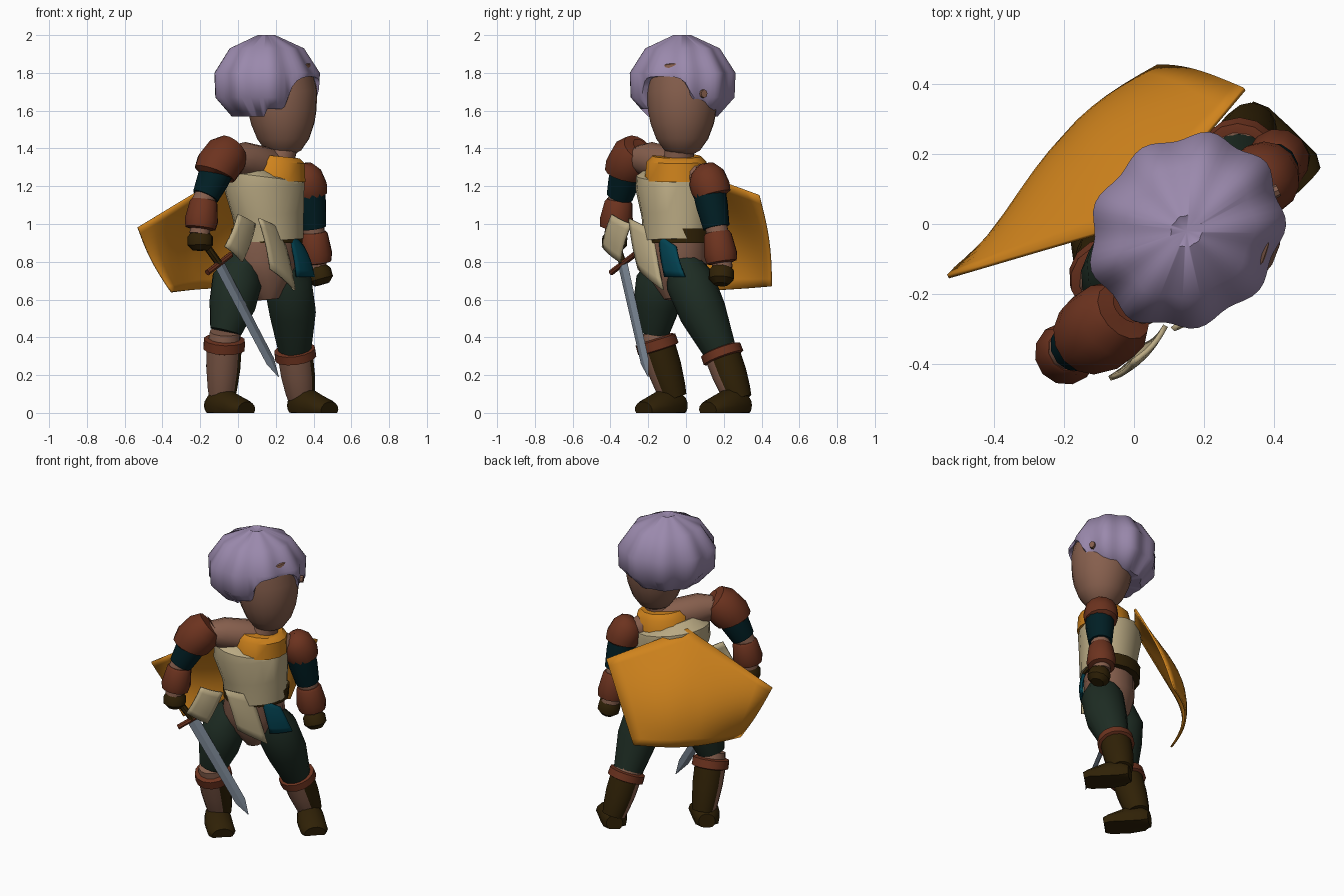
import bpy, bmesh, math
from mathutils import Vector

cube = bpy.data.objects.get("Cube")
if cube:
    bpy.data.objects.remove(cube, do_unlink=True)

LEFT = Vector((0.75, 0.66, 0))   # the figure's own left
UP = Vector((0, 0, 1))


def material(name, r, g, b):
    m = bpy.data.materials.new(name)
    m.use_nodes = True
    col = [(c / 255) ** 2.2 for c in (r, g, b)] + [1]
    m.diffuse_color = col
    bsdf = m.node_tree.nodes["Principled BSDF"]
    bsdf.inputs["Base Color"].default_value = col
    bsdf.inputs["Roughness"].default_value = 0.8
    return m


HAIR = material("lilac hair", 153, 136, 171)
SKIN = material("brown skin", 133, 95, 78)
LEATHER = material("red brown leather", 108, 54, 36)
SLEEVE = material("dark teal cloth", 6, 36, 41)
GREEN = material("dark green cloth", 35, 48, 40)
BOOT = material("dark boot leather", 51, 38, 15)
ORANGE = material("orange cloth", 206, 130, 34)
TAN = material("tan cloth", 184, 168, 130)
STEEL = material("steel", 118, 129, 142)
TEAL = material("teal cloth", 10, 68, 82)


def finish(name, bm, mat, angle=40):
    bmesh.ops.recalc_face_normals(bm, faces=bm.faces)
    me = bpy.data.meshes.new(name)
    bm.to_mesh(me)
    bm.free()
    ob = bpy.data.objects.new(name, me)
    bpy.context.collection.objects.link(ob)
    me.materials.append(mat)
    bpy.ops.object.select_all(action='DESELECT')
    ob.select_set(True)
    bpy.context.view_layer.objects.active = ob
    bpy.ops.object.shade_smooth_by_angle(angle=math.radians(angle))
    return ob


def skin_rings(bm, rings, cap=True):
    loops = [[bm.verts.new(p) for p in ring] for ring in rings]
    n = len(loops[0])
    for a, b in zip(loops, loops[1:]):
        for i in range(n):
            j = (i + 1) % n
            bm.faces.new((a[i], a[j], b[j], b[i]))
    if cap:
        bm.faces.new(loops[0])
        bm.faces.new(loops[-1])


def loft(name, secs, mat, n=12, ground=False):
    """Sections (x, y, z, half width, optional half depth) joined along their path."""
    pts = [Vector(s[:3]) for s in secs]
    rings = []
    for i, s in enumerate(secs):
        t = (pts[min(i + 1, len(pts) - 1)] - pts[max(i - 1, 0)]).normalized()
        ref = UP if abs(t.dot(LEFT)) > 0.8 else LEFT
        u = (ref - t * ref.dot(t)).normalized()
        v = t.cross(u)
        ring = []
        for k in range(n):
            a = math.tau * k / n
            p = pts[i] + u * s[3] * math.cos(a) + v * s[-1] * math.sin(a)
            if ground:
                p.z = max(p.z, 0)
            ring.append(p)
        rings.append(ring)
    bm = bmesh.new()
    skin_rings(bm, rings)
    return finish(name, bm, mat)


def sheet(name, point, mat, thick, n):
    """Thin cloth from a function of two parameters running from 0 to 1."""
    bm = bmesh.new()
    grid = [[bm.verts.new(point(i / n, j / n)) for j in range(n + 1)] for i in range(n + 1)]
    for i in range(n):
        for j in range(n):
            bm.faces.new((grid[i][j], grid[i + 1][j], grid[i + 1][j + 1], grid[i][j + 1]))
    m = finish(name, bm, mat).modifiers.new("thickness", 'SOLIDIFY')
    m.thickness = thick
    m.offset = 0


def strip(name, corners, mat):
    a, b, c, d = map(Vector, corners)
    out = (d - a).cross(b - a).normalized() * .01

    def point(s, t):
        return a.lerp(b, s).lerp(d.lerp(c, s), t) + out * (math.sin(math.pi * s) + math.sin(math.pi * t))

    sheet(name, point, mat, .015, 6)


# Head, ear and neck
loft("head", [(.24, -.02, 1.37, .06), (.24, -.02, 1.39, .095), (.24, -.02, 1.45, .138),
              (.238, -.02, 1.53, .168), (.235, -.02, 1.6, .182), (.232, -.02, 1.7, .188),
              (.225, -.025, 1.79, .172), (.18, -.02, 1.84, .1)], SKIN, 20)
loft("left_ear", [(.33, .06, 1.69, .03, .025), (.412, .097, 1.69, .022, .018)], SKIN, 8)
loft("neck", [(.19, -.06, 1.24, .1), (.22, -.04, 1.34, .08), (.24, -.03, 1.42, .08)], SKIN)

# Hair: lobed dome, arched over the face and wider from ear to ear
PROFILE = [(.0, 1.98), (.045, 2.0), (.19, 1.93), (.27, 1.8), (.265, 1.67), (.18, 1.57)]


def radius_at(z):
    for (r0, z0), (r1, z1) in zip(PROFILE[1:], PROFILE[2:]):
        if z >= z1:
            return r0 + (r1 - r0) * (z0 - z) / (z0 - z1)
    return PROFILE[-1][0]


rings = []
for r, z in PROFILE + [(None, 1.57)]:
    ring = []
    for k in range(72):
        a = math.tau * k / 72
        away = abs(math.degrees((a + math.radians(26) + math.pi) % math.tau - math.pi))
        hem = 1.57 + .04 * (away < 60) + .17 * math.sqrt(max(0, 1 - (away / 34) ** 4))
        zz = max(z, hem)
        rr = .02 if r is None else (radius_at(zz) if zz > z else r)
        rr *= 1 + .04 * math.cos(9 * a)
        side = rr * math.cos(a - math.pi / 4) * 1.07
        back = rr * math.sin(a - math.pi / 4) * .95
        h = math.sqrt(.5)
        ring.append((.15 + h * (side - back), -.02 + h * (side + back), zz))
    rings.append(ring)
bm = bmesh.new()
skin_rings(bm, rings, cap=False)
bmesh.ops.remove_doubles(bm, verts=bm.verts, dist=0.0005)
finish("hair", bm, HAIR, 50)

# Torso
loft("shoulders", [(-.07, -.28, 1.35, .06), (.03, -.19, 1.34, .095), (.14, -.08, 1.31, .1),
                   (.26, .03, 1.26, .085), (.34, .11, 1.22, .05)], SKIN)
loft("vest", [(.17, -.05, .91, .185, .165), (.16, -.05, 1.05, .2, .175), (.14, -.06, 1.2, .23, .19),
              (.14, -.06, 1.25, .225, .185), (.15, -.06, 1.28, .17, .13)], TAN, 18)
loft("collar", [(.19, -.05, 1.23, .175, .165), (.195, -.05, 1.33, .165, .155),
                (.198, -.05, 1.36, .135, .125)], ORANGE, 14)
loft("belt", [(.155, -.03, .9, .197, .175), (.155, -.03, .975, .202, .178)], BOOT, 16)
loft("hips", [(.16, -.05, .96, .175, .155), (.15, -.05, .8, .19, .15),
              (.15, -.06, .7, .13, .13), (.16, -.06, .6, .05, .06)], SKIN, 14)

# Arms
GUARDS = {
    "right": [(-.02, -.24, 1.41, .05), (-.03, -.25, 1.4, .09), (-.06, -.275, 1.365, .118),
              (-.11, -.31, 1.3, .12), (-.125, -.32, 1.265, .112), (-.125, -.32, 1.26, .07)],
    "left": [(.325, .08, 1.295, .04), (.335, .09, 1.28, .075), (.35, .11, 1.245, .1),
             (.37, .13, 1.19, .105), (.375, .14, 1.155, .098), (.375, .14, 1.15, .06)],
}
ARMS = {
    "right": [(-.09, -.3, 1.33), (-.18, -.355, 1.13), (-.2, -.375, .97), (-.2, -.38, .86)],
    "left": [(.365, .11, 1.24), (.4, .165, .96), (.415, .19, .79), (.445, .185, .68)],
}
for side, pts in ARMS.items():
    sh, el, wr, tip = map(Vector, pts)

    def along(p, q, *steps):
        return [(*p.lerp(q, t), r) for t, r in steps]

    loft(side + "_shoulder_guard", GUARDS[side], LEATHER, 14)
    loft(side + "_sleeve", along(sh, el, (.1, .09), (.5, .086), (.92, .072)), SLEEVE)
    loft(side + "_elbow", along(sh, el, (.7, .06), (1.15, .06)), SKIN)
    loft(side + "_bracer", along(el, wr, (.02, .065), (.1, .075), (.7, .09), (.95, .082), (1, .05)), LEATHER)
    loft(side + "_wrist", along(el, wr, (.8, .055), (1.15, .055)), SKIN)
    loft(side + "_hand", along(wr, tip, (.1, .045), (.35, .068), (.75, .068), (1, .04)), BOOT, 10)

# Legs
THIGHS = {
    "right": [(.04, -.1, .82, .08), (-.005, -.13, .7, .135), (-.03, -.155, .57, .125), (-.065, -.17, .43, .085)],
    "left": [(.23, -.02, .82, .08), (.262, .02, .7, .13), (.29, .09, .53, .125), (.3, .175, .34, .09)],
}
SHINS = {"right": ((-.07, -.175, .43), (-.085, -.065, .08)), "left": ((.295, .17, .37), (.335, .28, .07))}
FOOT = [(.3, .32, .04, .05, .05), (.325, .285, .04, .075, .085), (.38, .22, .035, .085, .09),
        (.46, .14, .02, .085, .055), (.485, .115, .015, .065, .045)]
for side in ("right", "left"):
    loft(side + "_thigh", THIGHS[side], GREEN, 14)
    knee, ankle = map(Vector, SHINS[side])
    loft(side + "_knee", [(*knee, .08), (*knee.lerp(ankle, .2), .09)], SKIN)
    loft(side + "_knee_band", [(*knee.lerp(ankle, t), r) for t, r in
                               ((.1, .09), (.12, .11), (.26, .112), (.28, .09))], LEATHER, 14)
    shaft = loft(side + "_boot_shaft", [(*knee.lerp(ankle, t), r) for t, r in
                                        ((.2, .095), (.55, .092), (.85, .08), (1, .07))], BOOT, 14)
    # bare shin on the front of the shaft
    shaft.data.materials.append(SKIN)
    for f in shaft.data.polygons:
        f.material_index = int(f.normal.dot(Vector((-.4, -.9, 0))) > 0.3)
    dx, dy = (-.44, -.34) if side == "right" else (0, 0)
    loft(side + "_foot", [(x + dx, y + dy, z, a, b) for x, y, z, a, b in FOOT], BOOT, 14, ground=True)

# Cape: five corners, billowing backwards
top, right, left, low_right, low_left = map(Vector, (
    (-.01, 0, 1.29), (-.53, -.15, .98), (.315, .385, 1.15), (-.35, -.07, .64), (.07, .45, .67)))


def cape_point(s, t):
    upper = right.lerp(top, s * 2) if s < .5 else top.lerp(left, s * 2 - 1)
    p = upper.lerp(low_right.lerp(low_left, s), t)
    billow = .115 * math.sin(math.pi * s) * math.sin(math.pi * t * .75) + .025 * math.sin(math.pi * t)
    return p + Vector((-.66, .75, 0)) * billow


sheet("cape", cape_point, ORANGE, .012, 12)

# Hanging strips
strip("right_strip", [(0, -.39, 1.05), (.09, -.29, 1.0), (.02, -.35, .8), (-.07, -.44, .88)], TAN)
strip("front_strip", [(.11, -.3, 1.03), (.22, -.17, .97), (.3, -.12, .65), (.17, -.25, .76)], TAN)
strip("left_strip", [(.265, -.14, .95), (.345, -.05, .88), (.4, -.005, .72), (.31, -.11, .72)], TEAL)

# Sword
hilt, guard, tip = Vector((-.2, -.38, .93)), Vector((-.1, -.335, .79)), Vector((.215, -.2, .19))
loft("sword_grip", [(*hilt, .02), (*guard, .02)], BOOT, 8)
across = Vector((.13, .13, .1)).normalized()
loft("sword_guard", [(*(guard - across * .1), .016), (*(guard + across * .1), .016)], LEATHER, 8)
flat = across.cross(tip - guard).normalized()
rings = []
for t, w in ((0, .036), (.86, .032), (1, .002)):
    c = guard.lerp(tip, t)
    rings.append([c + across * w, c + flat * w * .3, c - across * w, c - flat * w * .3])
bm = bmesh.new()
skin_rings(bm, rings)
finish("sword_blade", bm, STEEL, 15)
